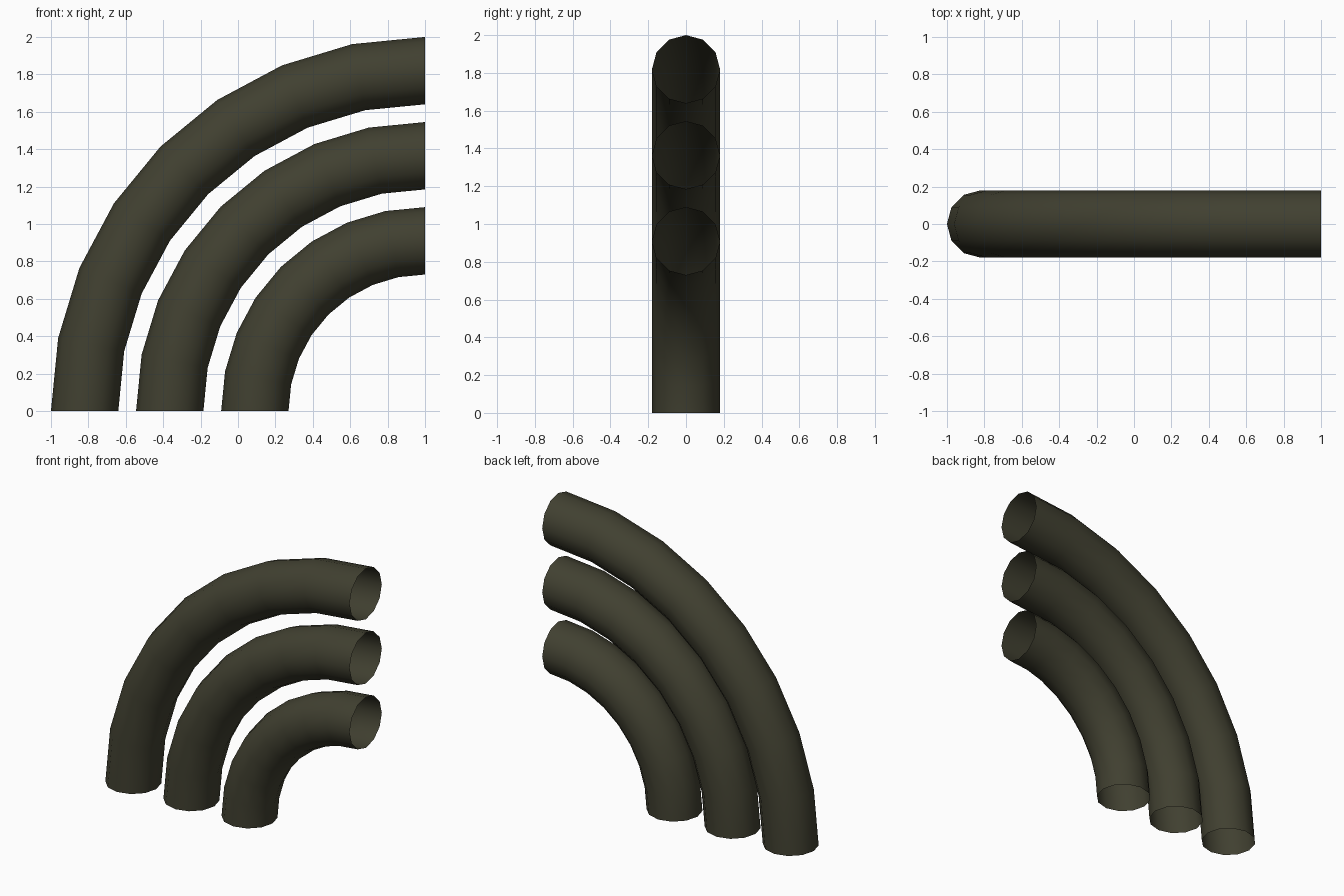
import bpy, bmesh, math
from mathutils import Vector, Matrix

if "Cube" in bpy.data.objects:
    bpy.data.objects.remove(bpy.data.objects["Cube"])

TUBE = 0.18      # tube radius
SIDES = 12       # sides around the tube
STEPS = 8        # segments along the quarter bend
CENTRE = Vector((1, 0, 0))

mat = bpy.data.materials.new("dark olive")
mat.diffuse_color = (0.052, 0.051, 0.030, 1)
mat.use_nodes = True
mat.node_tree.nodes["Principled BSDF"].inputs["Base Color"].default_value = mat.diffuse_color


def bent_pipe(name, bend):
    """Open quarter-circle pipe swept about the shared centre."""
    bm = bmesh.new()
    ring = bmesh.ops.create_circle(
        bm, cap_ends=False, segments=SIDES, radius=TUBE,
        matrix=Matrix.Translation(CENTRE - Vector((bend, 0, 0)))
        @ Matrix.Rotation(math.pi / 2, 4, 'Z'))
    edges = list({e for v in ring["verts"] for e in v.link_edges})
    bmesh.ops.spin(bm, geom=ring["verts"] + edges, cent=CENTRE,
                   axis=(0, 1, 0), angle=math.pi / 2, steps=STEPS)
    # outward normals: compare one face with the bend's centreline
    bm.faces.ensure_lookup_table()
    bm.normal_update()
    f = bm.faces[0]
    mid = f.calc_center_median()
    radial = Vector((mid.x - 1, 0, mid.z)).normalized()
    if f.normal.dot(mid - (CENTRE + radial * bend)) < 0:
        bmesh.ops.reverse_faces(bm, faces=bm.faces[:])
    for f in bm.faces:
        f.smooth = True
    me = bpy.data.meshes.new(name)
    bm.to_mesh(me)
    bm.free()
    me.materials.append(mat)
    bpy.context.collection.objects.link(bpy.data.objects.new(name, me))


# three nested pipes
for name, bend in (("inner_pipe", 0.91), ("middle_pipe", 1.365), ("outer_pipe", 1.82)):
    bent_pipe(name, bend)
